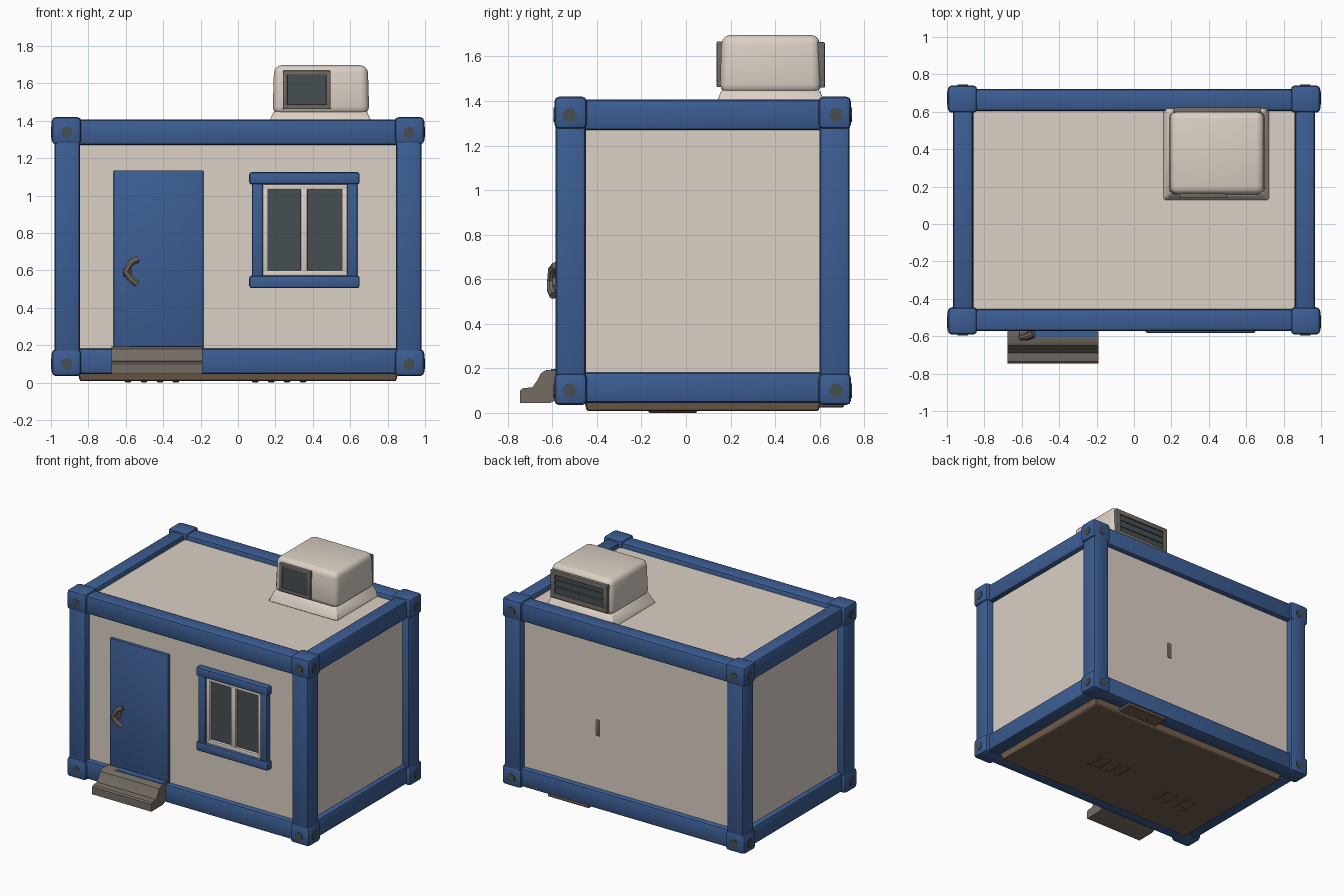
import bpy, bmesh, math
from mathutils import Vector, Matrix

if "Cube" in bpy.data.objects:
    bpy.data.objects.remove(bpy.data.objects["Cube"])


def material(name, r, g, b):
    m = bpy.data.materials.new(name)
    lin = [((c / 255 + 0.055) / 1.055) ** 2.4 for c in (r, g, b)]
    m.diffuse_color = (*lin, 1)
    m.use_nodes = True
    m.node_tree.nodes["Principled BSDF"].inputs["Base Color"].default_value = m.diffuse_color
    return m


BEIGE = material("warm_beige", 219, 208, 197)
BLUE = material("frame_blue", 60, 93, 147)
GLASS = material("dark_glass", 70, 78, 84)
GREY = material("taupe_grey", 116, 108, 100)
BROWN = material("underside_brown", 118, 96, 79)
CY = 0.075          # depth centre of the cabin


def finish(name, bm, mat):
    bmesh.ops.recalc_face_normals(bm, faces=bm.faces)
    me = bpy.data.meshes.new(name)
    bm.to_mesh(me)
    bm.free()
    me.materials.append(mat)
    ob = bpy.data.objects.new(name, me)
    bpy.context.collection.objects.link(ob)
    return ob


def box(name, x, y, z, mat, bevel=0.0, seg=2, top=0.0, bottom=0.0):
    """Box from ranges; top / bottom shrink that end inwards."""
    bm = bmesh.new()
    bmesh.ops.create_cube(bm, size=1)
    for v in bm.verts:
        s = top if v.co.z > 0 else bottom
        sx, sy = math.copysign(1, v.co.x), math.copysign(1, v.co.y)
        v.co = Vector((x[v.co.x > 0] - sx * s, y[v.co.y > 0] - sy * s, z[v.co.z > 0]))
    if bevel:
        bmesh.ops.bevel(bm, geom=bm.edges[:], offset=bevel, segments=seg,
                        profile=0.5, affect='EDGES')
    return finish(name, bm, mat)


def ring(name, x, z, y, w, mat, bevel=0.006):
    """Rectangular frame in the front plane made of four bars."""
    box(name + "_top", x, y, (z[1] - w, z[1]), mat, bevel)
    box(name + "_bottom", x, y, (z[0], z[0] + w), mat, bevel)
    box(name + "_left", (x[0], x[0] + w), y, z, mat, bevel)
    box(name + "_right", (x[1] - w, x[1]), y, z, mat, bevel)


# Cabin body with a recessed panel on every side
bm = bmesh.new()
bmesh.ops.create_cube(bm, size=1)
for v in bm.verts:
    v.co = Vector((v.co.x * 1.9, CY + v.co.y * 1.26, 0.735 + v.co.z * 1.31))
bmesh.ops.recalc_face_normals(bm, faces=bm.faces)
sides = bm.faces[:]
bmesh.ops.inset_individual(bm, faces=sides, thickness=0.1, depth=0)
bmesh.ops.inset_individual(bm, faces=sides, thickness=0.03, depth=-0.02)
finish("cabin_panels", bm, BEIGE)

# Long and short beams
for zn, z in (("lower", (0.045, 0.182)), ("upper", (1.27, 1.406))):
    for s, sn in ((-1, "front"), (1, "back")):
        y = sorted((CY + s * 0.53, CY + s * 0.648))
        box(f"{zn}_{sn}_beam", (-0.9, 0.9), y, z, BLUE, 0.018)
    for s, sn in ((-1, "left"), (1, "right")):
        x = sorted((s * 0.86, s * 0.968))
        box(f"{zn}_{sn}_beam", x, (CY - 0.58, CY + 0.58), z, BLUE, 0.018)


def hexagon(name, centre, axis, radius, depth, mat):
    bm = bmesh.new()
    bmesh.ops.create_cone(bm, cap_ends=True, segments=6, radius1=radius,
                          radius2=radius, depth=depth)
    rot = Vector((0, 0, 1)).rotation_difference(Vector(axis)).to_matrix().to_4x4()
    bm.transform(Matrix.Translation(centre) @ rot)
    return finish(name, bm, mat)


# Corner posts and corner castings with dark lifting holes
for sx, xn in ((-1, "left"), (1, "right")):
    for sy, yn in ((-1, "front"), (1, "back")):
        x = sorted((sx * 0.845, sx * 0.982))
        y = sorted((CY + sy * 0.525, CY + sy * 0.66))
        box(f"{yn}_{xn}_post", x, y, (0.1, 1.35), BLUE, 0.02)
        for z, zh, zn in (((0.035, 0.178), 0.1, "lower"), ((1.274, 1.42), 1.338, "upper")):
            name = f"{zn}_{yn}_{xn}_casting"
            x = sorted((sx * 0.838, sx * 0.996))
            y = sorted((CY + sy * 0.52, CY + sy * 0.666))
            box(name, x, y, z, BLUE, 0.022)
            hexagon(name + "_face_hole", (sx * 0.915, CY + sy * 0.666, zh),
                    (0, sy, 0), 0.033, 0.008, GLASS)
            hexagon(name + "_end_hole", (sx * 0.996, CY + sy * 0.598, zh),
                    (sx, 0, 0), 0.033, 0.008, GLASS)

# Door
box("door", (-0.665, -0.185), (-0.556, -0.52), (0.17, 1.135), BLUE, 0.005)

# Door handle, a bent bar with a mounting stud
cu = bpy.data.curves.new("door_handle", 'CURVE')
cu.dimensions = '3D'
cu.bevel_depth = 0.019
cu.bevel_resolution = 2
cu.use_fill_caps = True
sp = cu.splines.new('POLY')
path = [(-0.538, -0.585, 0.66), (-0.575, -0.602, 0.64), (-0.6, -0.606, 0.59),
        (-0.575, -0.606, 0.555), (-0.54, -0.595, 0.527)]
sp.points.add(len(path) - 1)
for pt, co in zip(sp.points, path):
    pt.co = (*co, 1)
cu.materials.append(GREY)
handle = bpy.data.objects.new("door_handle", cu)
bpy.context.collection.objects.link(handle)
bpy.context.view_layer.objects.active = handle
handle.select_set(True)
bpy.ops.object.convert(target='MESH')
box("handle_stud", (-0.615, -0.57), (-0.6, -0.55), (0.565, 0.61), GREY, 0.006)

# Door step, extruded from its side profile
profile = [(-0.745, 0.045), (-0.745, 0.1), (-0.735, 0.11), (-0.69, 0.115), (-0.665, 0.15),
           (-0.65, 0.18), (-0.625, 0.193), (-0.54, 0.193), (-0.54, 0.075), (-0.61, 0.045)]
bm = bmesh.new()
face = bm.faces.new([bm.verts.new((-0.675, y, z)) for y, z in profile])
ext = bmesh.ops.extrude_face_region(bm, geom=[face])
bmesh.ops.translate(bm, vec=(0.485, 0, 0),
                    verts=[g for g in ext["geom"] if isinstance(g, bmesh.types.BMVert)])
finish("door_step", bm, GREY)
box("door_threshold", (-0.58, -0.2), (-0.605, -0.55), (0.188, 0.197), BLUE)

# Window: blue surround, beige sash, two panes
FY = (-0.575, -0.525)
box("window_head", (0.06, 0.65), (-0.583, -0.525), (1.06, 1.125), BLUE, 0.012)
box("window_sill", (0.06, 0.65), (-0.583, -0.525), (0.505, 0.572), BLUE, 0.012)
for n, x in (("left", (0.075, 0.133)), ("right", (0.583, 0.638))):
    box(f"window_{n}_jamb", x, FY, (0.54, 1.09), BLUE, 0.01)
ring("window_sash", (0.128, 0.588), (0.567, 1.065), (-0.562, -0.525), 0.033, BEIGE)
box("window_mullion", (0.335, 0.372), (-0.562, -0.525), (0.58, 1.05), BEIGE, 0.006)
for n, x in (("left", (0.15, 0.345)), ("right", (0.362, 0.57))):
    box(f"{n}_pane", x, (-0.541, -0.533), (0.59, 1.04), GLASS)

# Small slot mark on the back wall
box("back_slot", (0.23, 0.262), (0.68, 0.69), (0.57, 0.69), GREY, 0.003)

# Roof air unit on a flared base
box("air_unit_base", (0.155, 0.725), (0.125, 0.635), (1.365, 1.45), BEIGE, 0.008, 1, top=0.035)
box("air_unit_body", (0.185, 0.702), (0.152, 0.608), (1.435, 1.697), BEIGE, 0.04, 3, top=0.008)
ring("air_inlet_frame", (0.24, 0.495), (1.462, 1.668), (0.138, 0.18), 0.024, GREY)
box("air_inlet", (0.255, 0.48), (0.145, 0.153), (1.475, 1.655), GLASS)
ring("air_outlet_frame", (0.212, 0.68), (1.46, 1.665), (0.585, 0.624), 0.036, GREY)
box("air_outlet", (0.23, 0.665), (0.6, 0.612), (1.475, 1.65), GLASS)
for i in range(2):
    z = 1.535 + i * 0.05
    box(f"outlet_slat_{i}", (0.235, 0.66), (0.606, 0.619), (z, z + 0.014), GLASS, 0.003)

# Underside plate, tab and low ribs
box("floor_plate", (-0.87, 0.87), (-0.47, 0.62), (0.008, 0.1), BROWN, 0.006, 1, bottom=0.025)
box("floor_tab", (0.3, 0.64), (0.55, 0.71), (0.025, 0.06), BROWN, 0.006, 1)
for g, (gx, gy) in enumerate(((0.22, -0.02), (-0.46, -0.1))):
    for i in range(4):
        x = gx + (i - 1.5) * 0.085
        box(f"floor_rib_{g}_{i}", (x - 0.018, x + 0.018), (gy - 0.07, gy + 0.07),
            (0.0, 0.02), BROWN, 0.006, 1)

# Soft shading with sharp creases kept
bpy.ops.object.select_all(action='SELECT')
bpy.ops.object.shade_smooth_by_angle(angle=math.radians(35))
